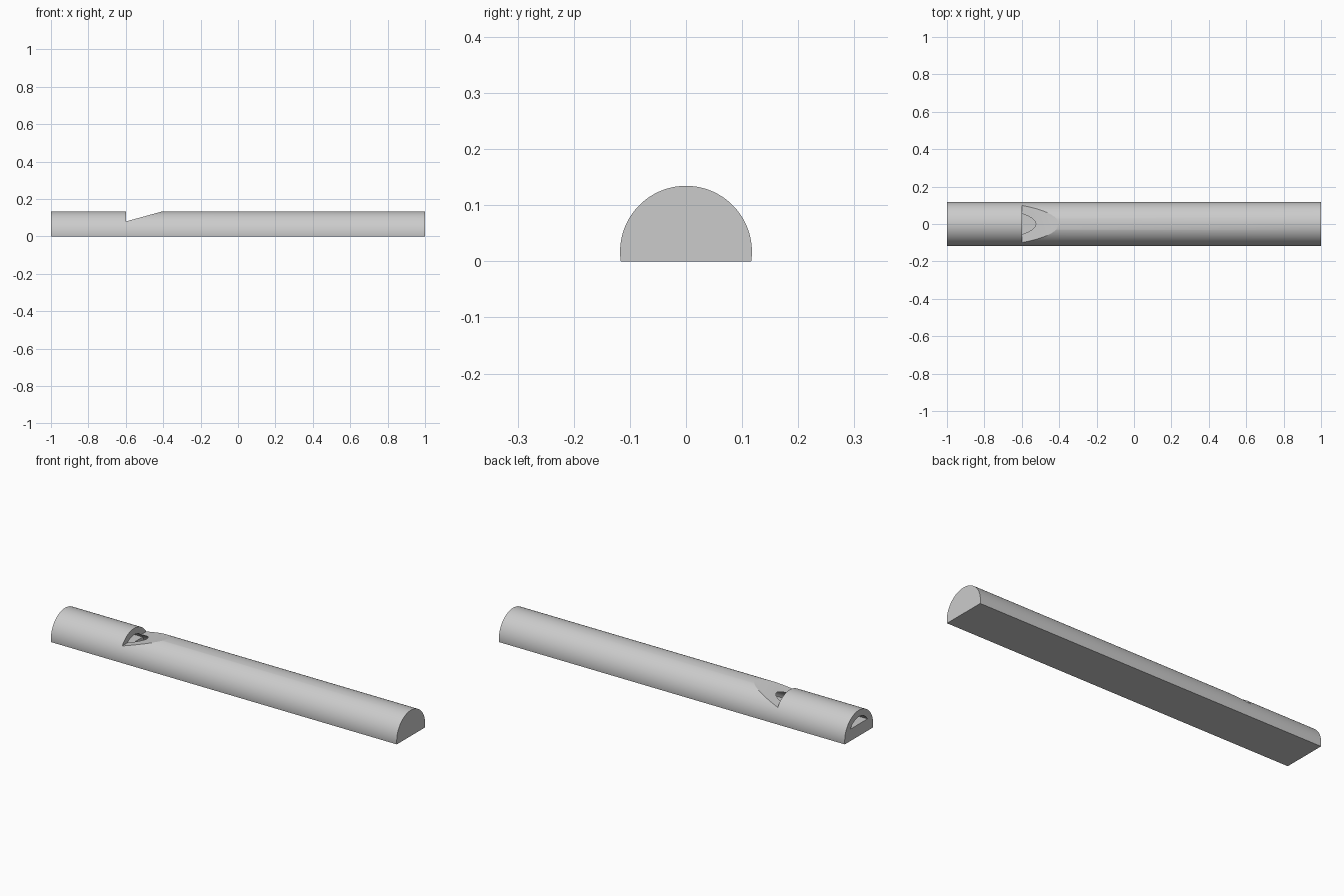
import bpy
import math

AXIS_Z = 0.017      # height of the shared axis of tube and bore
OUTER_R = 0.1175
BORE_R = 0.0836
LIP_X = -0.6        # upright wall of the mouth

if "Cube" in bpy.data.objects:
    bpy.data.objects.remove(bpy.data.objects["Cube"], do_unlink=True)

grey = bpy.data.materials.new("plain grey")
grey.use_nodes = True
grey.diffuse_color = (0.6, 0.6, 0.6, 1)
grey.node_tree.nodes["Principled BSDF"].inputs["Base Color"].default_value = (0.6, 0.6, 0.6, 1)


def make_object(name, verts, faces):
    mesh = bpy.data.meshes.new(name)
    mesh.from_pydata(verts, [], faces)
    mesh.materials.append(grey)
    obj = bpy.data.objects.new(name, mesh)
    bpy.context.collection.objects.link(obj)
    return obj


def prism(name, start, end):
    """Closed prism between two matching outlines."""
    n = len(start)
    sides = [(i, (i + 1) % n, n + (i + 1) % n, n + i) for i in range(n)]
    caps = [tuple(reversed(range(n))), tuple(range(n, 2 * n))]
    return make_object(name, start + end, sides + caps)


def round_bar(name, radius, floor, x0, x1, steps=72):
    """Bar along x: a circle cut flat at the floor height."""
    a0 = math.asin((floor - AXIS_Z) / radius)
    angles = [a0 + (math.pi - 2 * a0) * i / steps for i in range(steps + 1)]
    ring = [(radius * math.cos(a), AXIS_Z + radius * math.sin(a)) for a in angles]
    return prism(name, [(x0, y, z) for y, z in ring], [(x1, y, z) for y, z in ring])


# Outer half-round body
body = round_bar("whistle_body", OUTER_R, 0, -1, 1)

# Cutters: closed chamber, blowing slot, sloped mouth
chamber = round_bar("chamber_cutter", BORE_R, 0.0335, LIP_X, 0.966)
slot = round_bar("slot_cutter", BORE_R, 0.062, -1.05, LIP_X + 0.02)
wedge = [(LIP_X, 0.08), (-0.164, 0.2), (LIP_X, 0.2)]
mouth = prism("mouth_cutter", [(x, 0.2, z) for x, z in wedge],
              [(x, -0.2, z) for x, z in wedge])

bpy.ops.object.select_all(action="DESELECT")
bpy.context.view_layer.objects.active = body
body.select_set(True)
for cutter in (chamber, slot, mouth):
    cutter.hide_render = True
    mod = body.modifiers.new(cutter.name, "BOOLEAN")
    mod.operation = "DIFFERENCE"
    mod.solver = "EXACT"
    mod.object = cutter
    bpy.ops.object.modifier_apply(modifier=mod.name)
    bpy.data.objects.remove(cutter, do_unlink=True)

bpy.ops.object.shade_smooth_by_angle(angle=math.radians(20))
